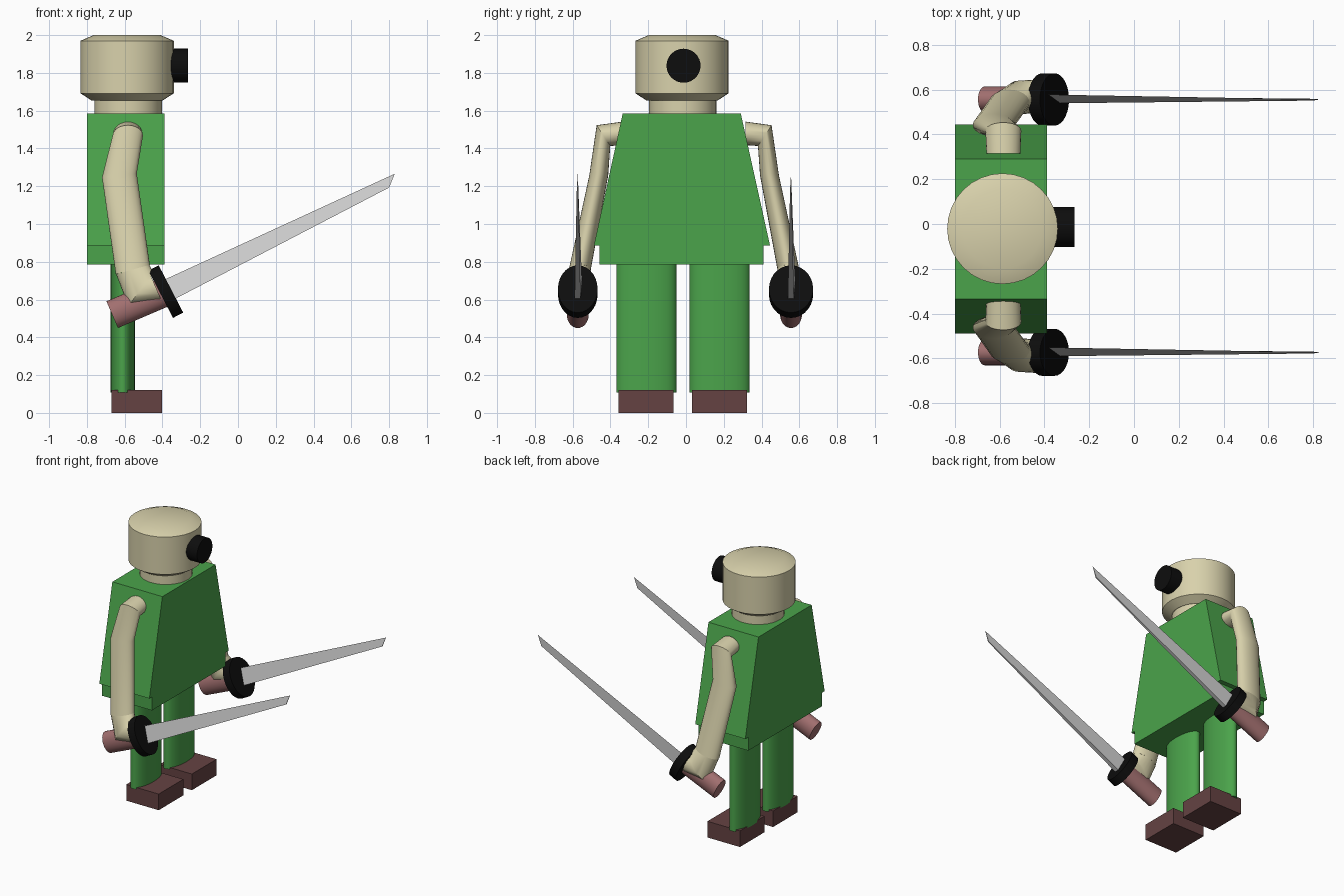
import bpy, bmesh, math
from mathutils import Vector, Matrix

if "Cube" in bpy.data.objects:
    bpy.data.objects.remove(bpy.data.objects["Cube"])


def material(name, rgb):
    m = bpy.data.materials.new(name)
    m.use_nodes = True
    m.diffuse_color = (*rgb, 1)
    m.node_tree.nodes["Principled BSDF"].inputs["Base Color"].default_value = (*rgb, 1)
    return m


GREEN = material("green cloth", (0.07, 0.37, 0.07))
BEIGE = material("beige skin", (0.69, 0.64, 0.41))
BROWN = material("brown shoe", (0.13, 0.055, 0.055))
PINK = material("pink grip", (0.36, 0.16, 0.16))
BLACK = material("black", (0.004, 0.004, 0.004))
STEEL = material("blade grey", (0.62, 0.62, 0.62))


def finish(bm, name, mat, smooth=True):
    bmesh.ops.recalc_face_normals(bm, faces=bm.faces)
    me = bpy.data.meshes.new(name)
    bm.to_mesh(me)
    bm.free()
    ob = bpy.data.objects.new(name, me)
    bpy.context.collection.objects.link(ob)
    me.materials.append(mat)
    if smooth:
        bpy.ops.object.select_all(action='DESELECT')
        ob.select_set(True)
        bpy.context.view_layer.objects.active = ob
        bpy.ops.object.shade_smooth_by_angle(angle=math.radians(30))
    return ob


def loft(name, mat, rings, sides=32, smooth=True):
    """Skin elliptical rings, each given as centre, half axis u, half axis v."""
    bm = bmesh.new()
    loops = []
    for c, u, v in rings:
        c, u, v = Vector(c), Vector(u), Vector(v)
        angles = [2 * math.pi * i / sides for i in range(sides)]
        loops.append([bm.verts.new(c + u * math.cos(a) + v * math.sin(a)) for a in angles])
    for a, b in zip(loops, loops[1:]):
        for i in range(sides):
            j = (i + 1) % sides
            bm.faces.new((a[i], a[j], b[j], b[i]))
    bm.faces.new(loops[0])
    bm.faces.new(loops[-1])
    return finish(bm, name, mat, smooth)


def lathe(name, mat, x, y, profile):
    return loft(name, mat, [((x, y, z), (r, 0, 0), (0, r, 0)) for r, z in profile])


def box(name, mat, lo, hi):
    lo, hi = Vector(lo), Vector(hi)
    bm = bmesh.new()
    bmesh.ops.create_cube(bm, size=1, matrix=Matrix.Translation((lo + hi) / 2)
                          @ Matrix.Diagonal((*(hi - lo), 1)))
    return finish(bm, name, mat, False)


def prism(name, mat, outline, x0, x1):
    """Extrude a y-z outline along x."""
    bm = bmesh.new()
    face = bm.faces.new([bm.verts.new((x0, y, z)) for y, z in outline])
    new = bmesh.ops.extrude_face_region(bm, geom=[face])["geom"]
    bmesh.ops.translate(bm, vec=(x1 - x0, 0, 0),
                        verts=[v for v in new if isinstance(v, bmesh.types.BMVert)])
    return finish(bm, name, mat, False)


# Coat: tapered body and a narrower hem
prism("coat", GREEN, [(-0.335, 1.585), (0.29, 1.585), (0.445, 0.885), (-0.488, 0.885)], -0.80, -0.388)
box("coat_hem", GREEN, (-0.80, -0.458, 0.785), (-0.388, 0.41, 0.885))

# Head, neck and single eye
lathe("neck", BEIGE, -0.581, -0.017, [(0.178, 1.5), (0.178, 1.67)])
lathe("head", BEIGE, -0.587, -0.021, [(0.19, 1.655), (0.247, 1.692), (0.247, 1.97), (0.177, 2.0)])
loft("eye", BLACK, [((x, -0.013, 1.838), (0, 0.09, 0), (0, 0, 0.09)) for x in (-0.40, -0.265)])

# Legs and shoes
for side, leg_y, shoe_y in (("right", -0.21, -0.212), ("left", 0.178, 0.178)):
    loft(side + "_leg", GREEN,
         [((-0.61, leg_y, z), (0.064, 0, 0), (0, 0.159, 0)) for z in (0.108, 0.80)])
    box(side + "_shoe", BROWN, (-0.67, shoe_y - 0.145, 0), (-0.403, shoe_y + 0.145, 0.12))


def arm(side, s):
    """Shoulder stub, upper arm, forearm and gripping hand; s is the y direction."""
    def p(x, y, z):
        return (x, s * y - 0.01, z)

    def d(x, y, z):
        return (x, s * y, z)
    loft(side + "_arm", BEIGE, [
        (p(-0.583, 0.325, 1.48), d(0.076, 0, 0), d(0, 0, 0.062)),
        (p(-0.583, 0.427, 1.468), d(0.08, 0, 0), d(0, 0.036, 0.055)),
        (p(-0.628, 0.452, 1.257), d(0.092, 0, 0.01), d(0, 0.05, 0)),
        (p(-0.557, 0.552, 0.759), d(0.09, 0, 0.025), d(0, 0.058, 0))], 24)
    loft(side + "_hand", BEIGE, [
        (p(-0.557, 0.552, 0.759), d(0.088, 0, 0.025), d(0, 0.058, 0)),
        (p(-0.515, 0.575, 0.655), d(0.066, 0, 0.09), d(0, 0.075, 0)),
        (p(-0.435, 0.58, 0.665), d(-0.03, 0, 0.07), d(0, 0.075, 0))], 24)


def sword(side, y, guard_ry):
    """Grip, round guard and a wedge blade with its sharp edge on top."""
    def tube(name, mat, a, b, r, ry):
        a, b = Vector((a[0], y, a[1])), Vector((b[0], y, b[1]))
        axis = (b - a).normalized()
        up = Vector((-axis.z, 0, axis.x))
        loft(side + name, mat, [(c, up * r, (0, ry, 0)) for c in (a, b)], 28)
    tube("_grip", PINK, (-0.666, 0.52), (-0.382, 0.642), 0.077, 0.058)
    tube("_guard", BLACK, (-0.409, 0.628), (-0.355, 0.656), 0.141, guard_ry)
    bm = bmesh.new()
    base, tip = [[bm.verts.new((x, y + dy, z)) for x, dy, z in ring] for ring in (
        [(-0.34, -0.017, 0.60), (-0.34, 0.015, 0.60), (-0.39, 0.022, 0.705)],
        [(0.80, -0.005, 1.193), (0.80, 0.003, 1.193), (0.83, 0, 1.266)])]
    bm.faces.new(base)
    bm.faces.new(tip)
    for i in range(3):
        j = (i + 1) % 3
        bm.faces.new((base[i], base[j], tip[j], tip[i]))
    finish(bm, side + "_blade", STEEL, False)


arm("right", -1)
arm("left", 1)
sword("right", -0.573, 0.105)
sword("left", 0.556, 0.117)
